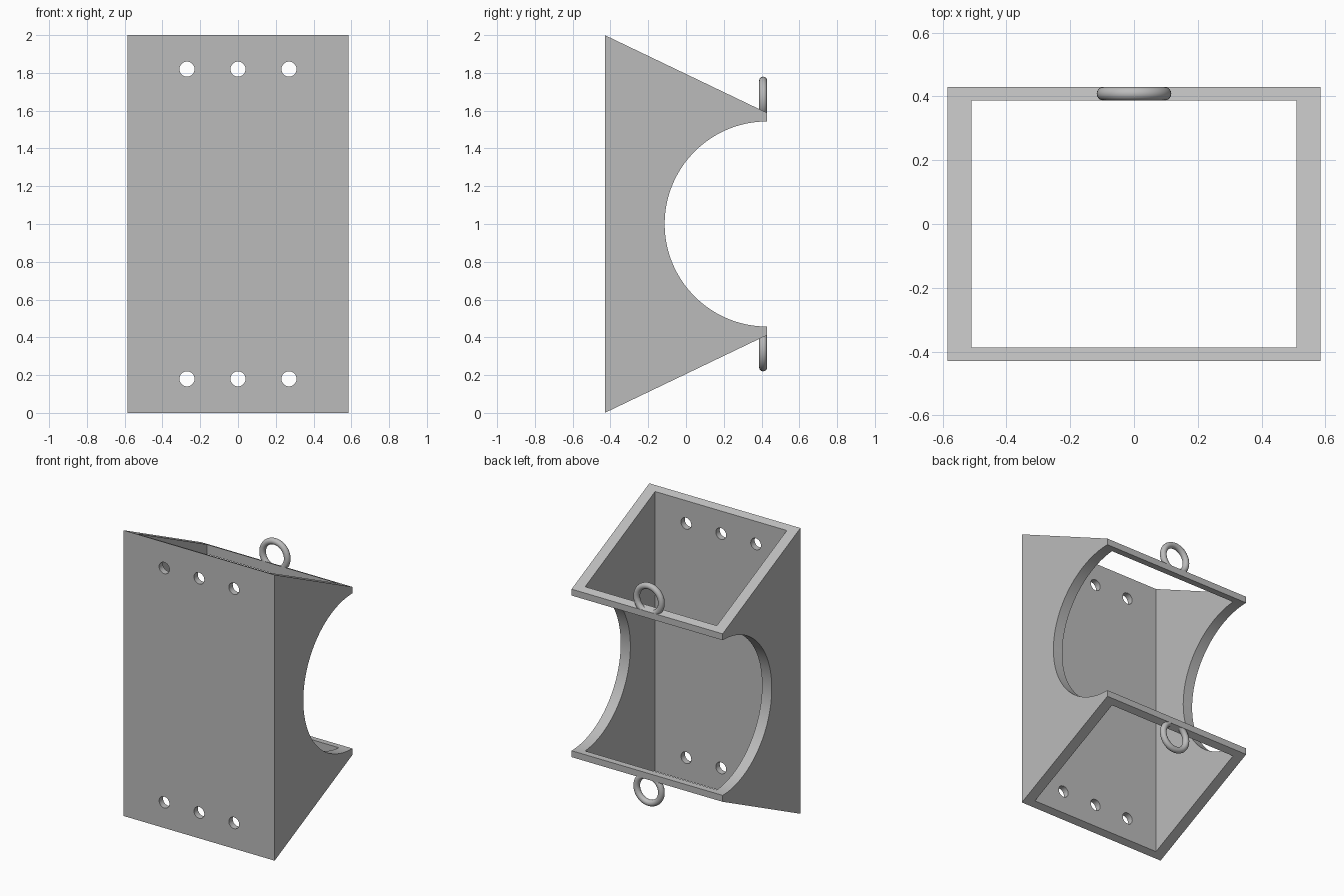
import bpy, bmesh, math
from mathutils import Matrix

cube = bpy.data.objects.get("Cube")
if cube:
    bpy.data.objects.remove(cube, do_unlink=True)

HALF_W, HALF_D = 0.585, 0.43
INNER_W, INNER_D = 0.51, 0.387
ARC_R = 0.543

grey = bpy.data.materials.new("plain grey")
grey.use_nodes = True
colour = (0.5, 0.5, 0.5, 1)
grey.diffuse_color = colour
grey.node_tree.nodes["Principled BSDF"].inputs["Base Color"].default_value = colour


def make_object(name, bm):
    bmesh.ops.recalc_face_normals(bm, faces=bm.faces)
    mesh = bpy.data.meshes.new(name)
    bm.to_mesh(mesh)
    bm.free()
    mesh.materials.append(grey)
    obj = bpy.data.objects.new(name, mesh)
    bpy.context.collection.objects.link(obj)
    return obj


def activate(obj):
    bpy.ops.object.select_all(action='DESELECT')
    obj.select_set(True)
    bpy.context.view_layer.objects.active = obj


def cut(obj, cutter):
    cutter.hide_render = True
    mod = obj.modifiers.new("cut", 'BOOLEAN')
    mod.operation, mod.solver, mod.object = 'DIFFERENCE', 'EXACT', cutter
    activate(obj)
    bpy.ops.object.modifier_apply(modifier=mod.name)
    bpy.data.objects.remove(cutter, do_unlink=True)


# Housing: side profile with a half-round bite, extruded across the width
steps = 64
profile = [(HALF_D, 0.412), (-HALF_D, 0), (-HALF_D, 2), (HALF_D, 1.588)]
for i in range(steps + 1):
    a = math.pi * (0.5 + i / steps)
    profile.append((HALF_D + ARC_R * math.cos(a), 1 + ARC_R * math.sin(a)))
bm = bmesh.new()
side = bm.faces.new([bm.verts.new((-HALF_W, y, z)) for y, z in profile])
new = bmesh.ops.extrude_face_region(bm, geom=[side])["geom"]
bmesh.ops.translate(bm, vec=(2 * HALF_W, 0, 0),
                    verts=[v for v in new if isinstance(v, bmesh.types.BMVert)])
housing = make_object("bracket_housing", bm)

# Open shaft from top to bottom
bm = bmesh.new()
bmesh.ops.create_cube(bm, size=2, matrix=Matrix.Translation((0, 0, 1))
                      @ Matrix.Diagonal((INNER_W, INNER_D, 1.5, 1)))
cut(housing, make_object("shaft_cutter", bm))

# Two rows of screw holes through the mounting plate
bm = bmesh.new()
for x in (-0.27, 0, 0.27):
    for z in (0.18, 1.82):
        bmesh.ops.create_cone(
            bm, cap_ends=True, segments=32, radius1=0.04, radius2=0.04, depth=0.2,
            matrix=Matrix.Translation((x, -HALF_D, z)) @ Matrix.Rotation(math.pi / 2, 4, 'X'))
cut(housing, make_object("hole_cutter", bm))

activate(housing)
bpy.ops.object.shade_smooth_by_angle(angle=math.radians(25))

# Hanging rings on the back rails
for name, z in (("upper_ring", 1.663), ("lower_ring", 0.337)):
    bpy.ops.mesh.primitive_torus_add(
        major_radius=0.0955, minor_radius=0.0215, major_segments=48, minor_segments=16,
        location=(0, 0.4085, z), rotation=(math.pi / 2, 0, 0))
    ring = bpy.context.object
    ring.name = name
    ring.data.materials.append(grey)
    bpy.ops.object.shade_smooth()
